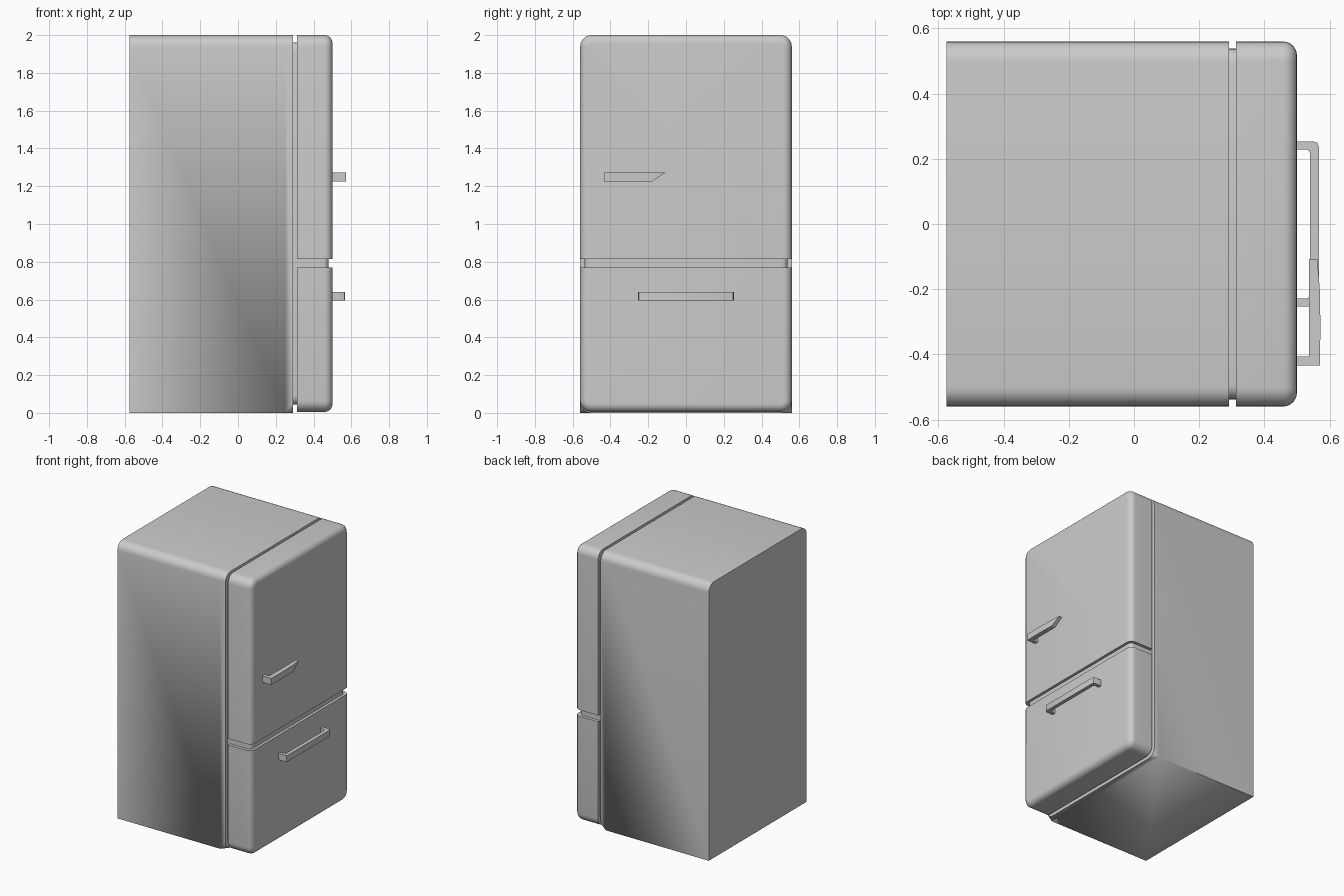
import bpy, bmesh, math

if "Cube" in bpy.data.objects:
    bpy.data.objects.remove(bpy.data.objects["Cube"])

N = 6  # segments per rounded corner


def ring(x, hy, z0, z1, r_top, r_bot):
    """Rounded rectangle in the YZ plane at the given x."""
    pts = []
    for k, (sy, z, sz, r) in enumerate([(1, z1, -1, r_top), (-1, z1, -1, r_top),
                                        (-1, z0, 1, r_bot), (1, z0, 1, r_bot)]):
        for i in range(N + 1):
            a = math.pi / 2 * (k + i / N)
            pts.append((x, sy * (hy - r) + r * math.cos(a), z + sz * r + r * math.sin(a)))
    return pts


def loft(rings):
    bm = bmesh.new()
    loops = [[bm.verts.new(p) for p in r] for r in rings]
    for a, b in zip(loops, loops[1:]):
        for i in range(len(a)):
            j = (i + 1) % len(a)
            bm.faces.new((a[i], a[j], b[j], b[i]))
    bm.faces.new(loops[0][::-1])
    bm.faces.new(loops[-1])
    bmesh.ops.remove_doubles(bm, verts=bm.verts, dist=1e-5)
    return bm


def cut(bm, co, no):
    """Remove everything on the side the normal points to and cap the hole."""
    res = bmesh.ops.bisect_plane(bm, geom=bm.verts[:] + bm.edges[:] + bm.faces[:],
                                 plane_co=co, plane_no=no, clear_outer=True)
    edges = [g for g in res["geom_cut"] if isinstance(g, bmesh.types.BMEdge)]
    bmesh.ops.holes_fill(bm, edges=edges, sides=0)


def finish(name, bm):
    bmesh.ops.recalc_face_normals(bm, faces=bm.faces)
    me = bpy.data.meshes.new(name)
    bm.to_mesh(me)
    bm.free()
    ob = bpy.data.objects.new(name, me)
    bpy.context.collection.objects.link(ob)
    bpy.ops.object.select_all(action='DESELECT')
    ob.select_set(True)
    bpy.context.view_layer.objects.active = ob
    bpy.ops.object.shade_smooth_by_angle(angle=math.radians(32))
    return ob


def rounded_slab(x0, x1, hy, z0, z1, r, b):
    """Slab with rounded corners and a rounded front (+x) rim."""
    rings = [ring(x0, hy, z0, z1, r, r)]
    for i in range(N + 1):
        t = math.pi / 2 * i / N
        d = b * (1 - math.cos(t))
        rings.append(ring(x1 - b + b * math.sin(t), hy - d, z0 + d, z1 - d, r - d, r - d))
    return loft(rings)


def prism(pts, z0, z1):
    """Extrude an XY outline vertically."""
    bm = bmesh.new()
    f = bm.faces.new([bm.verts.new((x, y, z0)) for x, y in pts])
    ext = bmesh.ops.extrude_face_region(bm, geom=[f])
    for v in ext["geom"]:
        if isinstance(v, bmesh.types.BMVert):
            v.co.z = z1
    return bm


# Cabinet: rounded top edges, square base blending to round at the front
finish("cabinet", loft([ring(-0.575, 0.56, 0, 2, 0.06, 0),
                        ring(0.25, 0.56, 0, 2, 0.06, 0),
                        ring(0.292, 0.56, 0, 2, 0.06, 0.06)]))

# Door seal in the gap behind the doors
finish("door_seal", loft([ring(x, 0.538, 0.045, 1.96, 0.045, 0.045) for x in (0.285, 0.32)]))

# Doors: one rounded slab, split at the horizontal gap
for name, z, side in (("upper_door", 0.815, -1), ("lower_door", 0.77, 1)):
    bm = rounded_slab(0.313, 0.5, 0.56, 0.005, 2, 0.06, 0.042)
    cut(bm, (0, 0, z), (0, 0, side))
    finish(name, bm)

# Recessed divider between the doors
bm = rounded_slab(0.3, 0.48, 0.538, 0.045, 1.96, 0.045, 0.03)
cut(bm, (0, 0, 0.76), (0, 0, -1))
cut(bm, (0, 0, 0.825), (0, 0, 1))
finish("door_divider", bm)

# Lower handle: bar bent back to the door at both ends
half = [(0.495, 0.228), (0.53, 0.228), (0.537, 0.225), (0.54, 0.217)]
outer = [(0.567, 0.238), (0.563, 0.249), (0.552, 0.253), (0.495, 0.253)]
outline = half + [(x, -y) for x, y in half[::-1]] + \
    [(x, -y) for x, y in outer[::-1]] + outer
finish("lower_handle", prism(outline, 0.595, 0.64))

# Upper handle: single post, tip cut away on a slant
outline = [(0.495, -0.435), (0.571, -0.435), (0.572, -0.3), (0.57, -0.2), (0.563, -0.11),
           (0.558, -0.1), (0.537, -0.1), (0.537, -0.407), (0.495, -0.407)]
bm = prism(outline, 1.225, 1.272)
cut(bm, (0.55, -0.18, 1.225), (0, 0.047, -0.072))
finish("upper_handle", bm)
